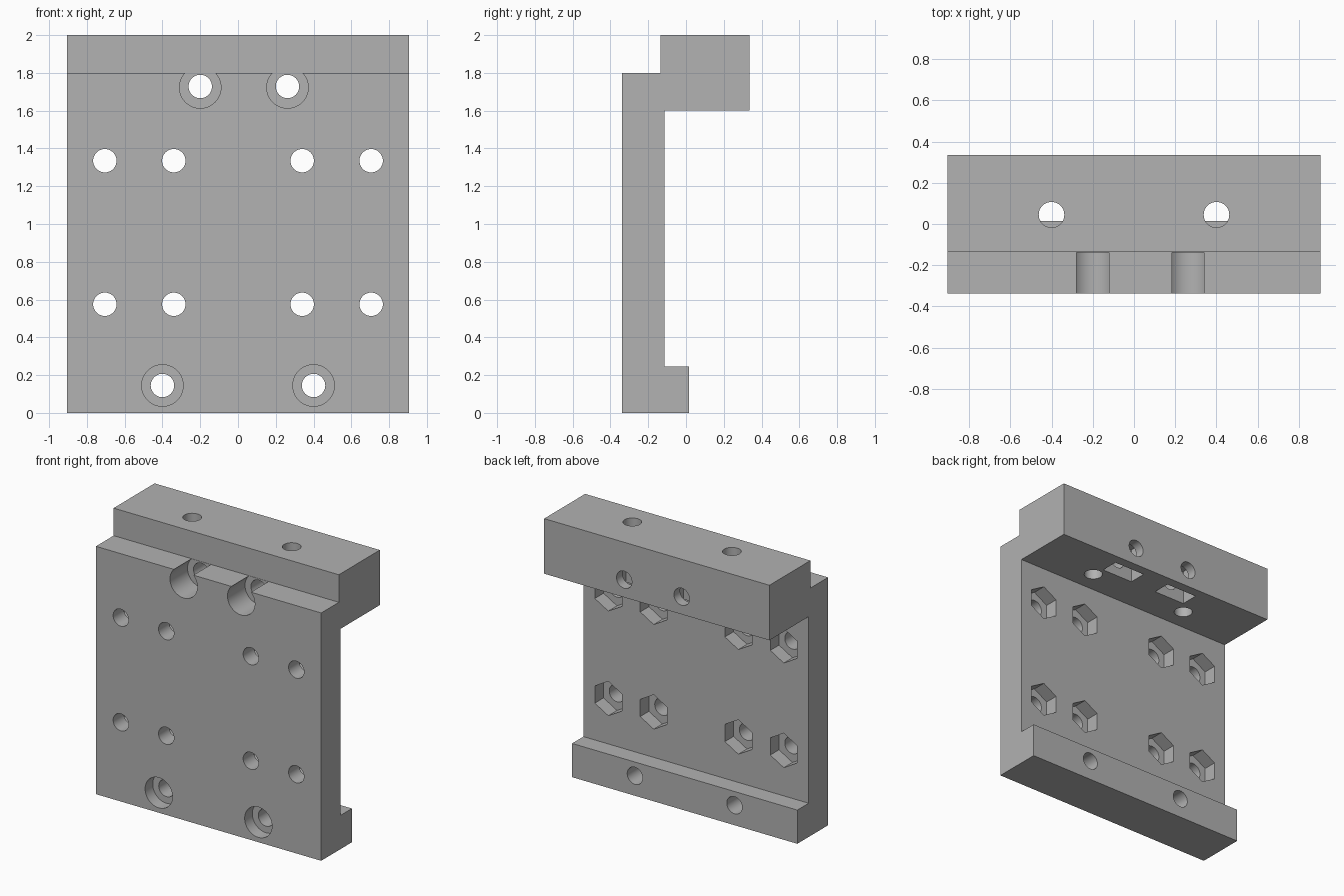
import bpy, bmesh, math
from mathutils import Matrix

old = bpy.data.objects.get("Cube")
if old:
    bpy.data.objects.remove(old, do_unlink=True)

grey = bpy.data.materials.new("plain grey")
grey.use_nodes = True
colour = (0.445, 0.445, 0.445, 1)
grey.diffuse_color = colour
grey.node_tree.nodes["Principled BSDF"].inputs["Base Color"].default_value = colour

HALF = 0.905
FRONT, PLATE_BACK, BACK = -0.338, -0.115, 0.335


def make_object(name, bm):
    bmesh.ops.recalc_face_normals(bm, faces=bm.faces)
    mesh = bpy.data.meshes.new(name)
    bm.to_mesh(mesh)
    bm.free()
    mesh.materials.append(grey)
    obj = bpy.data.objects.new(name, mesh)
    bpy.context.collection.objects.link(obj)
    return obj


# Bracket body: side profile (y, z) extruded across the width
profile = [(FRONT, 0), (0.015, 0), (0.015, 0.245), (PLATE_BACK, 0.245),
           (PLATE_BACK, 1.6), (BACK, 1.6), (BACK, 2), (-0.135, 2),
           (-0.135, 1.8), (FRONT, 1.8)]
bm = bmesh.new()
side = bm.faces.new([bm.verts.new((-HALF, y, z)) for y, z in profile])
ext = bmesh.ops.extrude_face_region(bm, geom=[side])
verts = [v for v in ext["geom"] if isinstance(v, bmesh.types.BMVert)]
bmesh.ops.translate(bm, verts=verts, vec=(2 * HALF, 0, 0))
body = make_object("mounting_bracket", bm)
bpy.context.view_layer.objects.active = body
body.select_set(True)


def cut(bm):
    cutter = make_object("cutter", bm)
    cutter.hide_render = True
    mod = body.modifiers.new("cut", "BOOLEAN")
    mod.operation = "DIFFERENCE"
    mod.solver = "EXACT"
    mod.object = cutter
    bpy.ops.object.modifier_apply(modifier=mod.name)
    bpy.data.objects.remove(cutter, do_unlink=True)


def bore(x, z, radius, y0, y1, sides=48):
    """Cut a prism running front to back; six sides gives a point-up hexagon."""
    bm = bmesh.new()
    place = (Matrix.Translation((x, (y0 + y1) / 2, z))
             @ Matrix.Rotation(math.pi / 2, 4, "X"))
    bmesh.ops.create_cone(bm, cap_ends=True, segments=sides, radius1=radius,
                          radius2=radius, depth=y1 - y0, matrix=place)
    cut(bm)


# Plate holes with hexagonal nut pockets behind
for x in (-0.705, -0.34, 0.34, 0.705):
    for z in (0.575, 1.335):
        bore(x, z, 0.062, -0.5, 0)
        bore(x, z, 0.125, -0.215, -0.05, 6)

# Counterbored screw holes in the foot rail
for x in (-0.4, 0.4):
    bore(x, 0.145, 0.11, -0.5, -0.25)
    bore(x, 0.145, 0.062, -0.5, 0.2)

# Counterbored holes through the head, with nut slots open underneath
for x in (-0.2, 0.262):
    bore(x, 1.723, 0.11, -0.5, -0.137)
    bore(x, 1.728, 0.062, -0.5, 0.5)
    bm = bmesh.new()
    bmesh.ops.create_cube(bm, size=1, matrix=Matrix.Translation((x, 0.2, 1.7))
                          @ Matrix.Diagonal((0.25, 0.13, 0.3, 1)))
    cut(bm)

# Vertical holes through the head
for x in (-0.4, 0.4):
    bm = bmesh.new()
    bmesh.ops.create_cone(bm, cap_ends=True, segments=48, radius1=0.062,
                          radius2=0.062, depth=0.7,
                          matrix=Matrix.Translation((x, 0.045, 1.8)))
    cut(bm)

bpy.ops.object.shade_smooth_by_angle(angle=math.radians(30))
